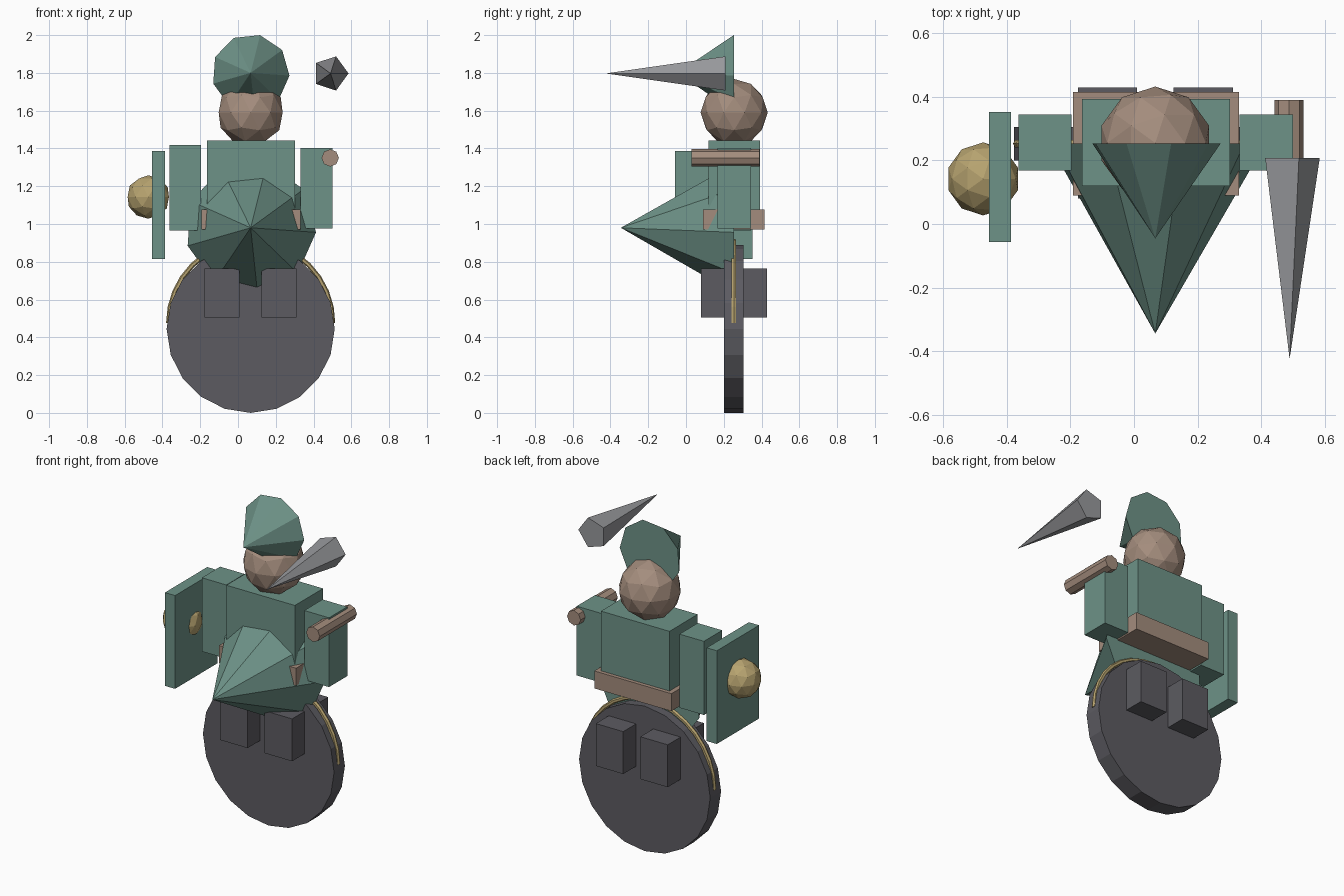
import bpy
import bmesh
from math import sin, cos, pi, radians
from mathutils import Matrix, Vector

cube = bpy.data.objects.get("Cube")
if cube:
    bpy.data.objects.remove(cube, do_unlink=True)


def material(name, rgb):
    mat = bpy.data.materials.new(name)
    mat.use_nodes = True
    colour = (*rgb, 1)
    mat.diffuse_color = colour
    mat.node_tree.nodes["Principled BSDF"].inputs["Base Color"].default_value = colour
    return mat


GREEN = material("sea_green", (0.155, 0.29, 0.245))
IRON = material("dark_iron", (0.107, 0.105, 0.12))
TAN = material("warm_tan", (0.37, 0.265, 0.205))
GOLD = material("dull_gold", (0.47, 0.365, 0.16))
STEEL = material("light_steel", (0.31, 0.315, 0.33))

MID = 0.067   # x of the figure's own centre line
DEPTH = 0.253  # y of the wheel, head and cone bases


def finish(name, bm, mat):
    bmesh.ops.recalc_face_normals(bm, faces=bm.faces[:])
    mesh = bpy.data.meshes.new(name)
    bm.to_mesh(mesh)
    bm.free()
    mesh.materials.append(mat)
    obj = bpy.data.objects.new(name, mesh)
    bpy.context.collection.objects.link(obj)
    return obj


def box(name, mat, xs, ys, zs):
    bm = bmesh.new()
    bmesh.ops.create_cube(bm, size=1)
    for v in bm.verts:
        for axis, (low, high) in enumerate((xs, ys, zs)):
            v.co[axis] = high if v.co[axis] > 0 else low
    return finish(name, bm, mat)


def ball(name, mat, centre, radius):
    bm = bmesh.new()
    bmesh.ops.create_icosphere(bm, subdivisions=2, radius=radius,
                               matrix=Matrix.Translation(centre))
    return finish(name, bm, mat)


def ring(bm, x, y, z, radius, sides, turn):
    angles = [radians(turn) + 2 * pi * i / sides for i in range(sides)]
    return [bm.verts.new((x + radius * cos(a), y, z + radius * sin(a))) for a in angles]


def cone(name, mat, x, z, base_y, tip_y, radius, sides, turn):
    """Cone lying along y, pointing to the front."""
    bm = bmesh.new()
    rim = ring(bm, x, base_y, z, radius, sides, turn)
    tip = bm.verts.new((x, tip_y, z))
    bm.faces.new(rim)
    for i in range(sides):
        bm.faces.new((rim[i - 1], rim[i], tip))
    return finish(name, bm, mat)


def rod(name, mat, x, z, ys, radius, sides, turn):
    """Cylinder lying along y."""
    bm = bmesh.new()
    front, back = [ring(bm, x, y, z, radius, sides, turn) for y in ys]
    bm.faces.new(front)
    bm.faces.new(back)
    for i in range(sides):
        bm.faces.new((front[i - 1], front[i], back[i], back[i - 1]))
    return finish(name, bm, mat)


# Wheel with a golden half hoop over its upper rim
rod("wheel", IRON, MID, 0.445, (0.2, 0.305), 0.445, 20, 90)

bm = bmesh.new()
hub = Vector((MID, DEPTH, 0.475))
section = []
for i in range(6):
    a = 2 * pi * i / 6
    section.append(bm.verts.new(hub + Vector((0.435 + 0.013 * cos(a), 0.014 * sin(a), 0))))
start = bm.faces.new(section)
bmesh.ops.spin(bm, geom=[start, *start.edges, *start.verts], cent=hub,
               axis=(0, -1, 0), angle=pi, steps=16)
finish("rim_hoop", bm, GOLD)

# Feet pushed through the wheel
for side, sign in (("right", -1), ("left", 1)):
    x = MID + sign * 0.151
    box(side + "_foot", IRON, (x - 0.093, x + 0.093), (0.08, 0.43), (0.505, 0.765))

# Body
box("torso", GREEN, (-0.163, 0.302), (0.12, 0.393), (0.99, 1.443))
box("belt", TAN, (-0.192, 0.331), (0.09, 0.416), (0.97, 1.077))
cone("skirt_cone", GREEN, MID, 0.98, DEPTH, -0.345, 0.347, 9, -4)
box("right_arm", GREEN, (-0.363, -0.197), (0.168, 0.345), (0.965, 1.417))
box("left_arm", GREEN, (0.332, 0.5), (0.168, 0.345), (0.977, 1.402))

# Head and hat
ball("head", TAN, (MID, 0.255, 1.59), 0.178)
cone("hat", GREEN, MID, 1.80, DEPTH, -0.045, 0.206, 9, -4)

# Shield with a boss
box("shield", GREEN, (-0.456, -0.387), (-0.057, 0.353), (0.815, 1.387))
ball("shield_boss", GOLD, (-0.475, 0.142, 1.143), 0.115)

# Weapon: a handle and a floating spike
rod("weapon_handle", TAN, 0.488, 1.35, (0.03, 0.39), 0.046, 8, 0)
cone("weapon_spike", STEEL, 0.49, 1.797, 0.208, -0.425, 0.095, 5, 0)
